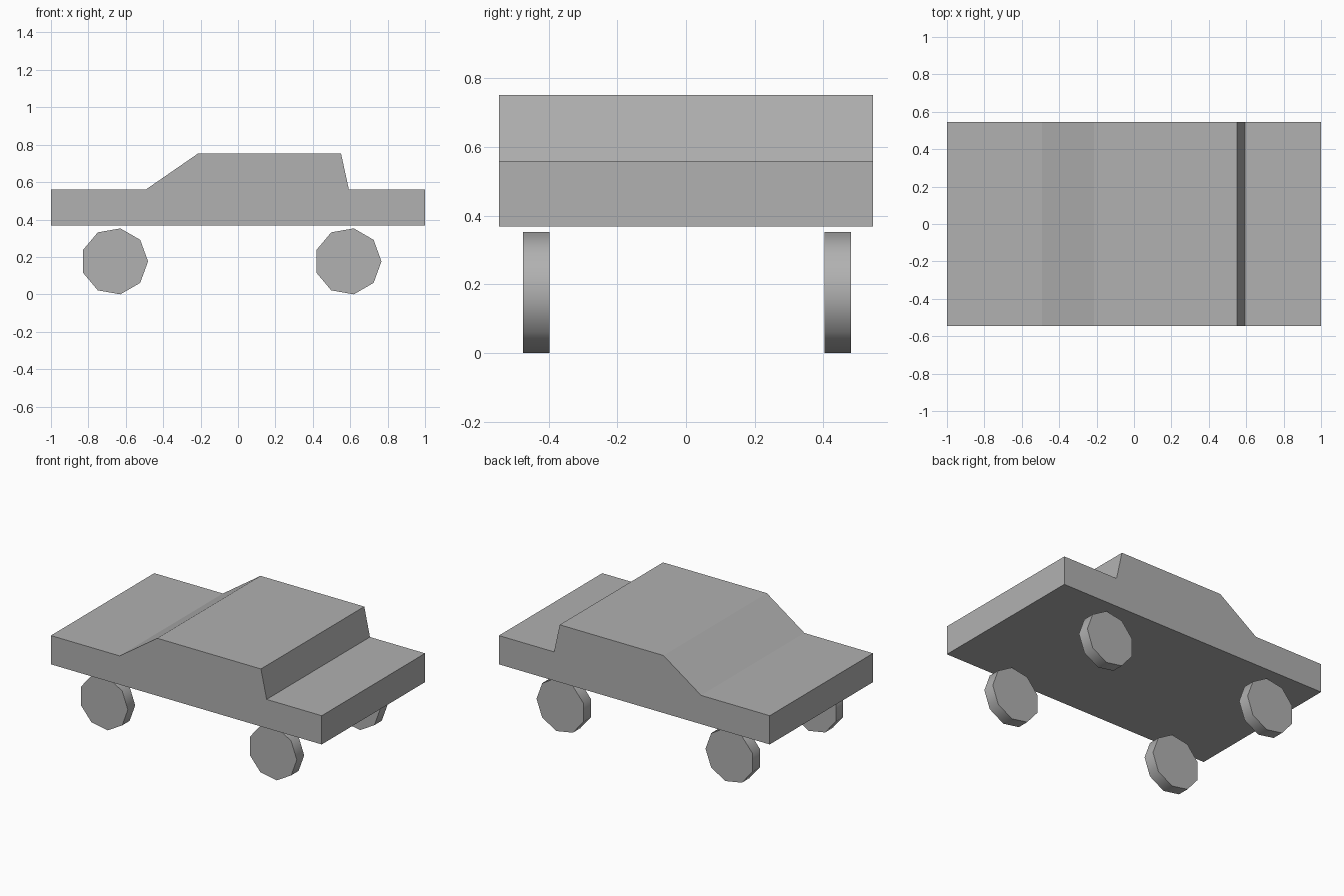
import bpy, bmesh, math
from mathutils import Vector

if "Cube" in bpy.data.objects:
    bpy.data.objects.remove(bpy.data.objects["Cube"])

# Mid grey paint shared by all parts
grey = bpy.data.materials.new("mid_grey")
grey.diffuse_color = (0.44, 0.44, 0.44, 1)
grey.use_nodes = True
grey.node_tree.nodes["Principled BSDF"].inputs["Base Color"].default_value = grey.diffuse_color


def extrude_profile(name, profile, y0, y1):
    """Extrude a closed (x, z) outline along y."""
    bm = bmesh.new()
    face = bm.faces.new([bm.verts.new((x, y0, z)) for x, z in profile])
    new = bmesh.ops.extrude_face_region(bm, geom=[face])["geom"]
    verts = [v for v in new if isinstance(v, bmesh.types.BMVert)]
    bmesh.ops.translate(bm, verts=verts, vec=Vector((0, y1 - y0, 0)))
    bmesh.ops.recalc_face_normals(bm, faces=bm.faces)
    mesh = bpy.data.meshes.new(name)
    bm.to_mesh(mesh)
    bm.free()
    mesh.materials.append(grey)
    obj = bpy.data.objects.new(name, mesh)
    bpy.context.collection.objects.link(obj)
    return obj


# Car body: side silhouette with sloped windscreen and steep rear window
extrude_profile("car_body", [
    (-1, 0.368), (1, 0.368), (1, 0.56), (0.593, 0.56),
    (0.551, 0.752), (-0.215, 0.752), (-0.493, 0.56), (-1, 0.56),
], -0.545, 0.545)

# Four nine-sided wheels, standing on the ground
SIDES, RADIUS = 9, 0.179
HUB_Z = RADIUS * math.sin(math.radians(80))
for end, x in (("front", -0.66), ("rear", 0.588)):
    for side, y in (("right", -0.436), ("left", 0.442)):
        outline = [(x + RADIUS * math.cos(math.tau * i / SIDES),
                    HUB_Z + RADIUS * math.sin(math.tau * i / SIDES))
                   for i in range(SIDES)]
        wheel = extrude_profile(f"{end}_{side}_wheel", outline, y - 0.039, y + 0.039)
        # Smooth tread, sharp rims
        bpy.ops.object.select_all(action='DESELECT')
        wheel.select_set(True)
        bpy.context.view_layer.objects.active = wheel
        bpy.ops.object.shade_smooth_by_angle(angle=math.radians(50))
